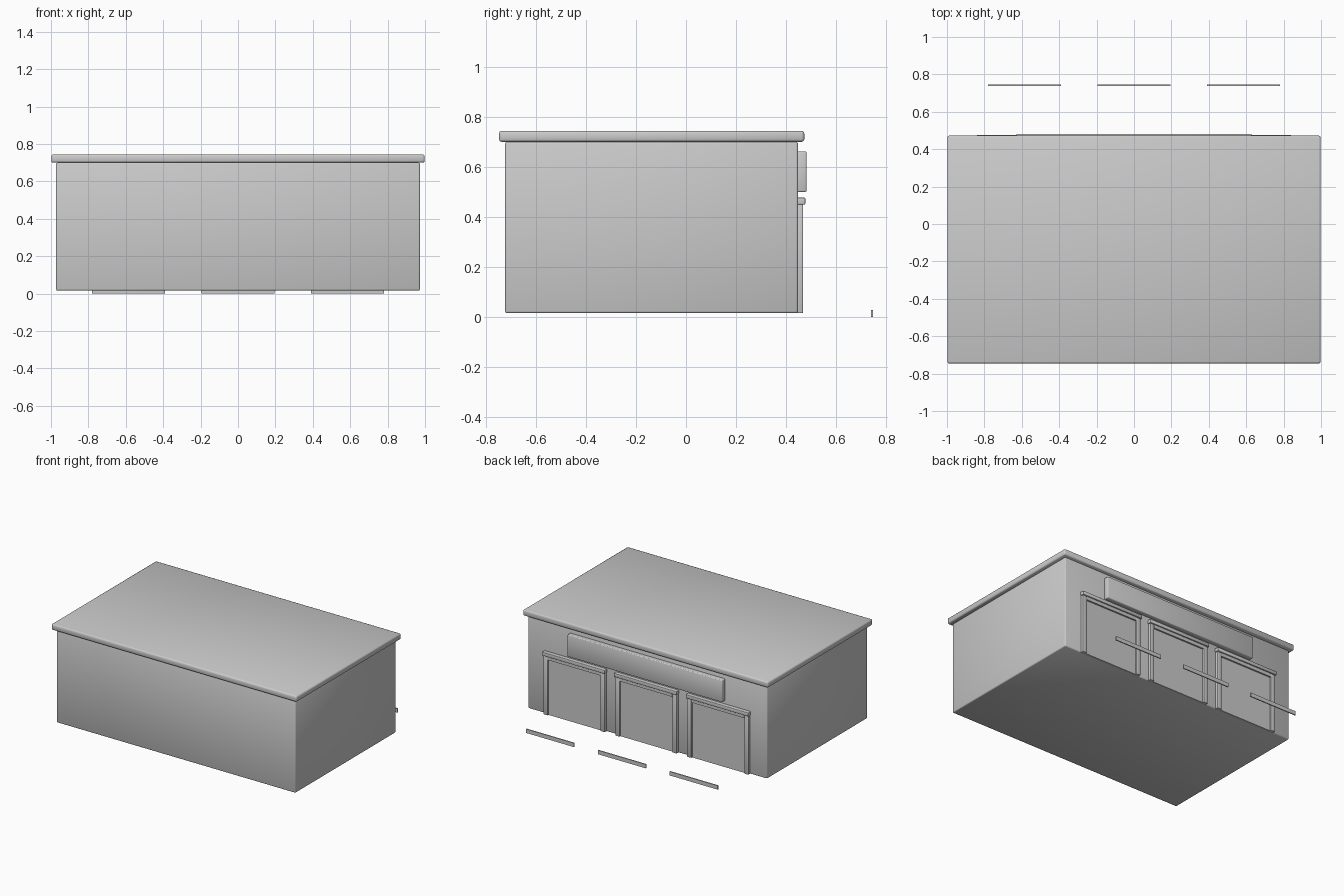
import bpy

cube = bpy.data.objects.get("Cube")
if cube:
    bpy.data.objects.remove(cube, do_unlink=True)

grey = bpy.data.materials.new("plain_grey")
grey.use_nodes = True
colour = (0.6, 0.6, 0.6, 1)
grey.diffuse_color = colour
grey.node_tree.nodes["Principled BSDF"].inputs["Base Color"].default_value = colour


def box(name, x, y, z, bevel=0.0):
    """Box from (min, max) ranges, with optional softly shaded bevelled edges."""
    spans = (x, y, z)
    bpy.ops.mesh.primitive_cube_add(size=1, location=[sum(s) / 2 for s in spans])
    obj = bpy.context.object
    obj.name = name
    obj.scale = [s[1] - s[0] for s in spans]
    bpy.ops.object.transform_apply(location=False, rotation=False, scale=True)
    obj.data.materials.append(grey)
    if bevel:
        mod = obj.modifiers.new("soft_edges", "BEVEL")
        mod.width = bevel
        mod.segments = 2
        bpy.ops.object.shade_smooth()
    return obj


# Building shell, roof slab and the blank sign board on the back wall
WALL = 0.447
box("building_body", (-0.973, 0.973), (-0.722, WALL), (0.016, 0.7), 0.008)
box("roof_slab", (-0.998, 0.998), (-0.746, 0.472), (0.7, 0.744), 0.01)
box("sign_board", (-0.63, 0.63), (WALL - 0.01, 0.481), (0.5, 0.662), 0.005)

# Three garage bays, each with a framed door and a kerb bar in front
for side, cx in (("right", -0.585), ("middle", 0), ("left", 0.585)):
    box(side + "_door_panel", (cx - 0.23, cx + 0.23), (WALL - 0.01, 0.455), (0.016, 0.45))
    for edge, sign in (("inner", -1), ("outer", 1)):
        jamb = sorted((cx + sign * 0.215, cx + sign * 0.25))
        box(f"{side}_{edge}_jamb", jamb, (WALL - 0.01, 0.467), (0.016, 0.45), 0.003)
    box(side + "_door_head", (cx - 0.215, cx + 0.215), (WALL - 0.01, 0.467), (0.425, 0.45))
    box(side + "_lintel", (cx - 0.255, cx + 0.255), (WALL - 0.01, 0.476), (0.45, 0.477), 0.003)
    box(side + "_kerb_bar", (cx - 0.195, cx + 0.195), (0.738, 0.746), (0, 0.029))
